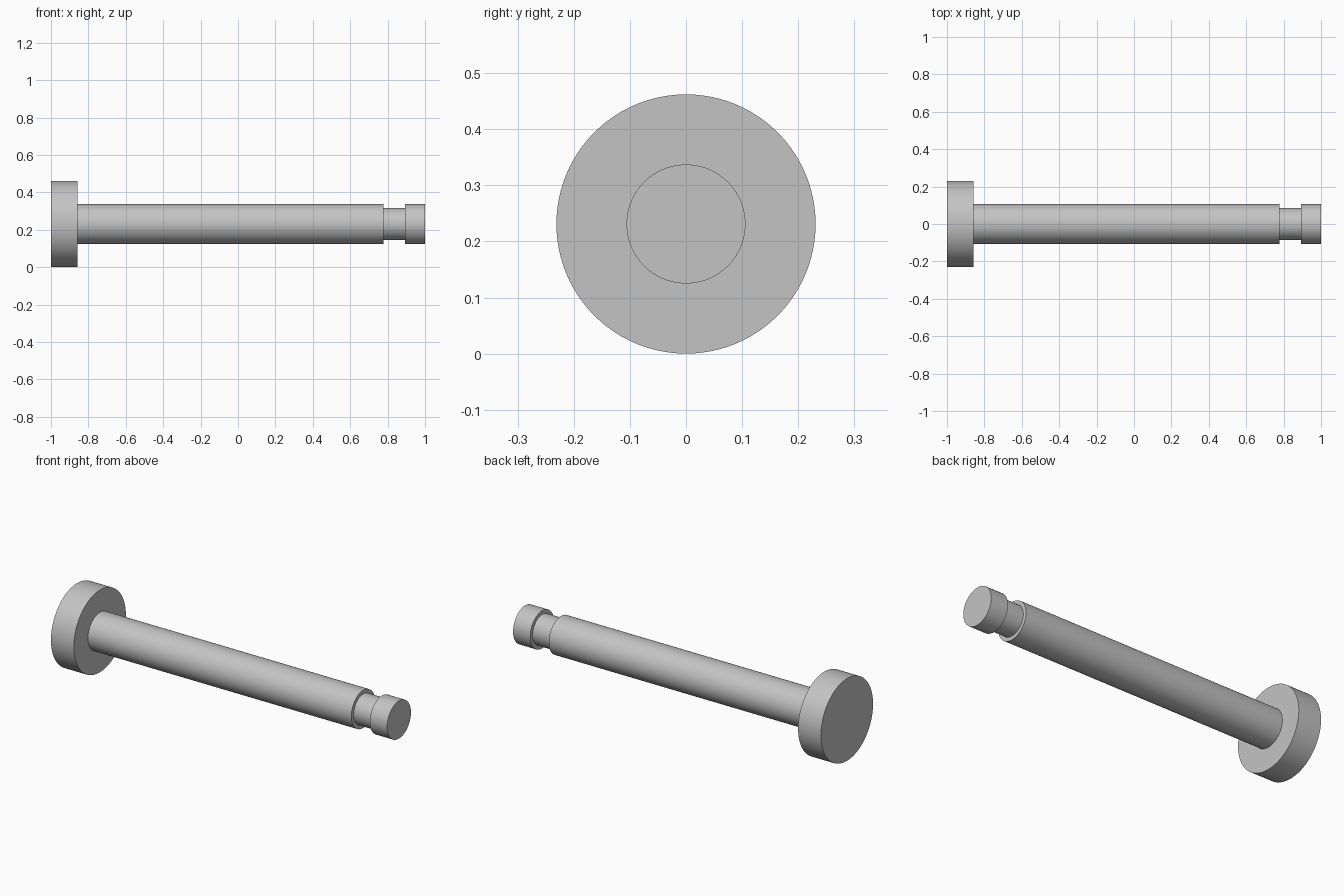
import bpy
import bmesh
import math
from mathutils import Matrix, Vector

cube = bpy.data.objects.get("Cube")
if cube:
    bpy.data.objects.remove(cube, do_unlink=True)

HEAD_RADIUS = 0.231
SHAFT_RADIUS = 0.106
GROOVE_RADIUS = 0.085
SEGMENTS = 96

steel = bpy.data.materials.new("grey steel")
steel.use_nodes = True
grey = (0.55, 0.55, 0.55, 1)
steel.diffuse_color = grey
steel.node_tree.nodes["Principled BSDF"].inputs["Base Color"].default_value = grey

# Half outline of the pin as (x, radius): head, shaft, retaining groove, tip
profile = [
    (-1, 0), (-1, HEAD_RADIUS),
    (-0.858, HEAD_RADIUS), (-0.858, SHAFT_RADIUS),
    (0.778, SHAFT_RADIUS), (0.778, GROOVE_RADIUS),
    (0.893, GROOVE_RADIUS), (0.893, SHAFT_RADIUS),
    (1, SHAFT_RADIUS), (1, 0),
]

# Spin the outline around the long axis
bm = bmesh.new()
verts = [bm.verts.new((x, 0, r)) for x, r in profile]
edges = [bm.edges.new(pair) for pair in zip(verts, verts[1:])]
bmesh.ops.spin(bm, geom=verts + edges, cent=(0, 0, 0), axis=(1, 0, 0),
               angle=math.tau, steps=SEGMENTS, use_duplicate=False)
bmesh.ops.remove_doubles(bm, verts=bm.verts, dist=0.0001)
bmesh.ops.recalc_face_normals(bm, faces=bm.faces)
bmesh.ops.transform(bm, matrix=Matrix.Translation(Vector((0, 0, HEAD_RADIUS))),
                    verts=bm.verts)

mesh = bpy.data.meshes.new("headed_pin")
bm.to_mesh(mesh)
bm.free()
mesh.materials.append(steel)
pin = bpy.data.objects.new("headed_pin", mesh)
bpy.context.collection.objects.link(pin)

# Smooth round walls with crisp shoulders
bpy.ops.object.select_all(action="DESELECT")
pin.select_set(True)
bpy.context.view_layer.objects.active = pin
bpy.ops.object.shade_smooth_by_angle(angle=math.radians(30))
